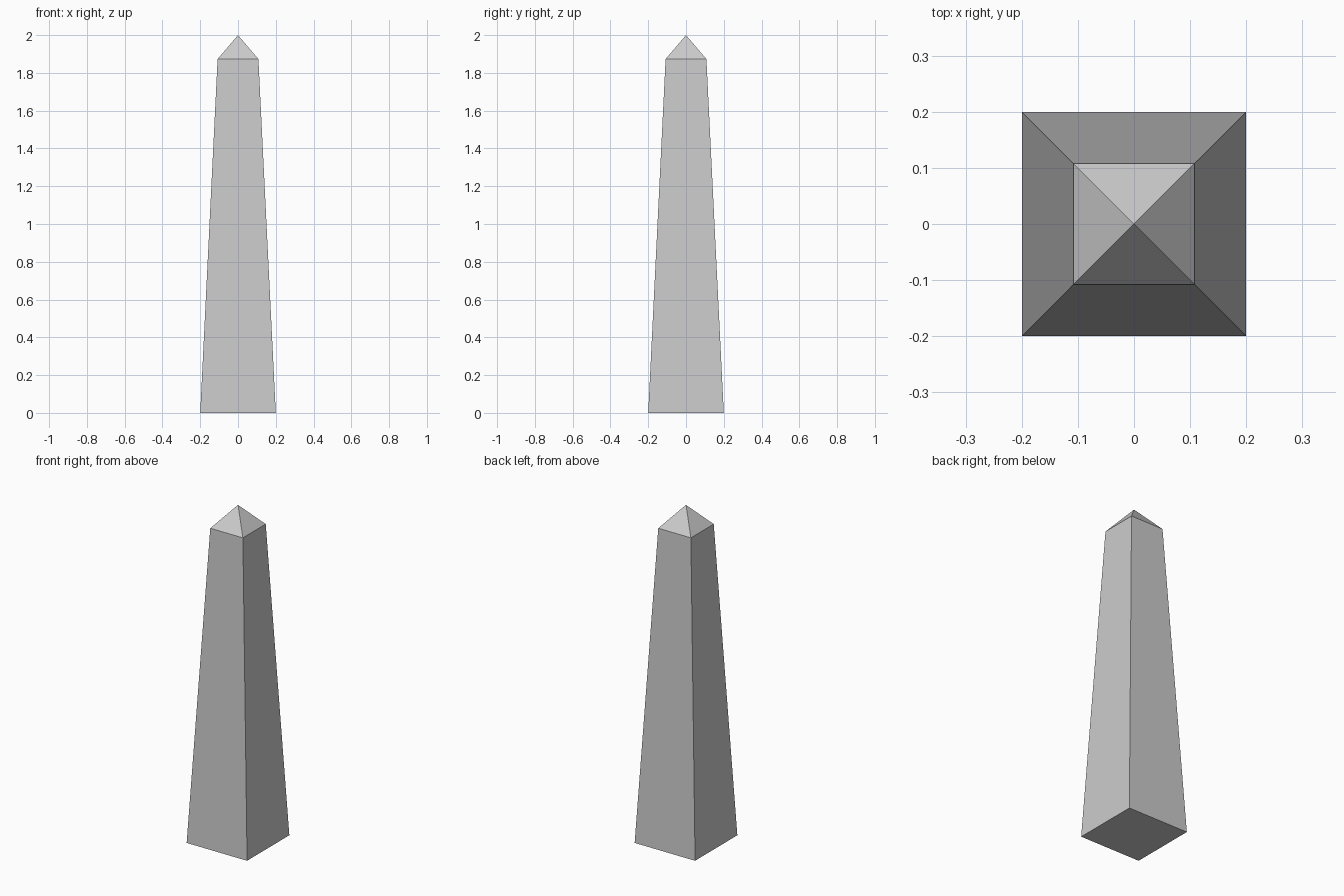
import bpy, bmesh

if "Cube" in bpy.data.objects:
    bpy.data.objects.remove(bpy.data.objects["Cube"])

BASE, SHOULDER = 0.20, 0.108      # half widths
SHOULDER_Z, TOP_Z = 1.873, 2.0


def square(bm, half, z):
    corners = ((-1, -1), (1, -1), (1, 1), (-1, 1))
    return [bm.verts.new((x * half, y * half, z)) for x, y in corners]


bm = bmesh.new()

# Tapered shaft with a closed underside
bottom = square(bm, BASE, 0)
top = square(bm, SHOULDER, SHOULDER_Z)
apex = bm.verts.new((0, 0, TOP_Z))
bm.faces.new(bottom[::-1])

# Shaft sides and pyramid cap
for i in range(4):
    j = (i + 1) % 4
    bm.faces.new((bottom[i], bottom[j], top[j], top[i]))
    bm.faces.new((top[i], top[j], apex))

mesh = bpy.data.meshes.new("obelisk")
bm.to_mesh(mesh)
bm.free()
bpy.context.collection.objects.link(bpy.data.objects.new("obelisk", mesh))
